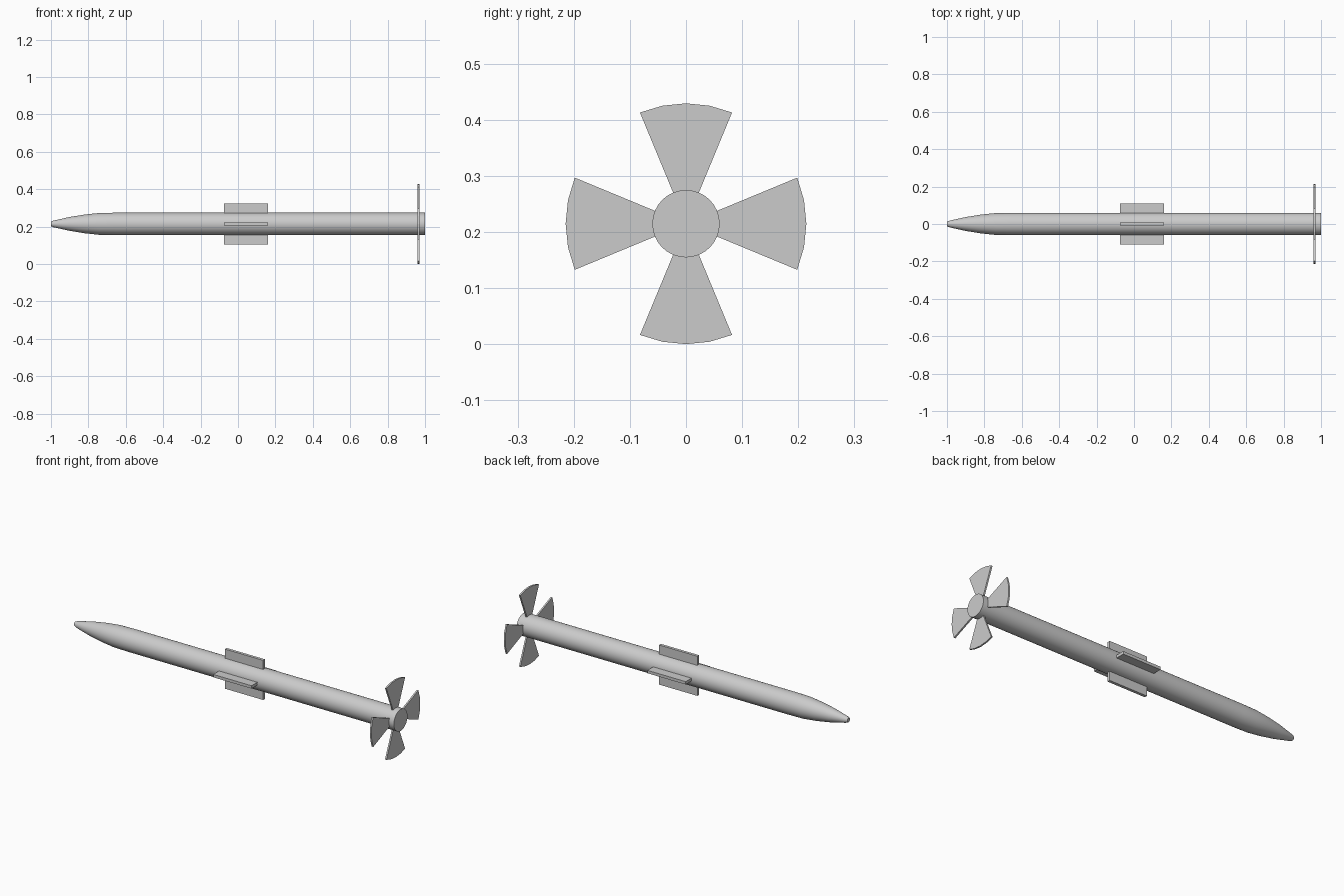
import bpy, bmesh, math
from mathutils import Matrix

if "Cube" in bpy.data.objects:
    bpy.data.objects.remove(bpy.data.objects["Cube"])

CZ = 0.2145   # height of the long axis
SEG = 32


def finish(bm, name):
    bmesh.ops.recalc_face_normals(bm, faces=bm.faces)
    mesh = bpy.data.meshes.new(name)
    bm.to_mesh(mesh)
    bm.free()
    obj = bpy.data.objects.new(name, mesh)
    obj.location = (0, 0, CZ)
    bpy.context.collection.objects.link(obj)
    return obj


# Body: rings along x with a tapered nose and flat tail
profile = [(-1.0, 0.012), (-0.985, 0.018), (-0.9, 0.037), (-0.82, 0.050),
           (-0.74, 0.0585), (-0.65, 0.060), (1.0, 0.060)]
bm = bmesh.new()
rings = []
for x, r in profile:
    rings.append([bm.verts.new((x, r * math.cos(2 * math.pi * i / SEG),
                                r * math.sin(2 * math.pi * i / SEG)))
                  for i in range(SEG)])
for a, b in zip(rings, rings[1:]):
    for i in range(SEG):
        j = (i + 1) % SEG
        bm.faces.new((a[i], a[j], b[j], b[i]))
bm.faces.new(rings[0])
bm.faces.new(rings[-1])
body = finish(bm, "body")
bpy.context.view_layer.objects.active = body
body.select_set(True)
bpy.ops.object.shade_smooth_by_angle(angle=math.radians(30))
body.select_set(False)


# Middle fins: thin rectangular plates
def middle_fin(index):
    bm = bmesh.new()
    bmesh.ops.create_cube(bm, size=1)
    bmesh.ops.scale(bm, vec=(0.235, 0.016, 0.061), verts=bm.verts)
    bmesh.ops.translate(bm, vec=(0.0425, 0, 0.0795), verts=bm.verts)
    bmesh.ops.rotate(bm, matrix=Matrix.Rotation(index * math.pi / 2, 3, 'X'),
                     verts=bm.verts)
    finish(bm, f"middle_fin_{index + 1}")


# Tail fins: flat ring sectors set across the body
def tail_fin(index):
    bm = bmesh.new()
    outline = [(0.0, 0.05, -22.5)] * 0
    outline += [(0.2145, a) for a in (-22.5, -11.25, 0, 11.25, 22.5)]
    outline += [(0.055, a) for a in (22.5, -22.5)]
    verts = []
    for r, deg in outline:
        t = math.radians(deg) + index * math.pi / 2
        verts.append(bm.verts.new((0.961, r * math.sin(t), r * math.cos(t))))
    face = bm.faces.new(verts)
    ext = bmesh.ops.extrude_face_region(bm, geom=[face], use_keep_orig=True)
    top = [v for v in ext["geom"] if isinstance(v, bmesh.types.BMVert)]
    bmesh.ops.translate(bm, vec=(0.009, 0, 0), verts=top)
    finish(bm, f"tail_fin_{index + 1}")


for k in range(4):
    middle_fin(k)
    tail_fin(k)
